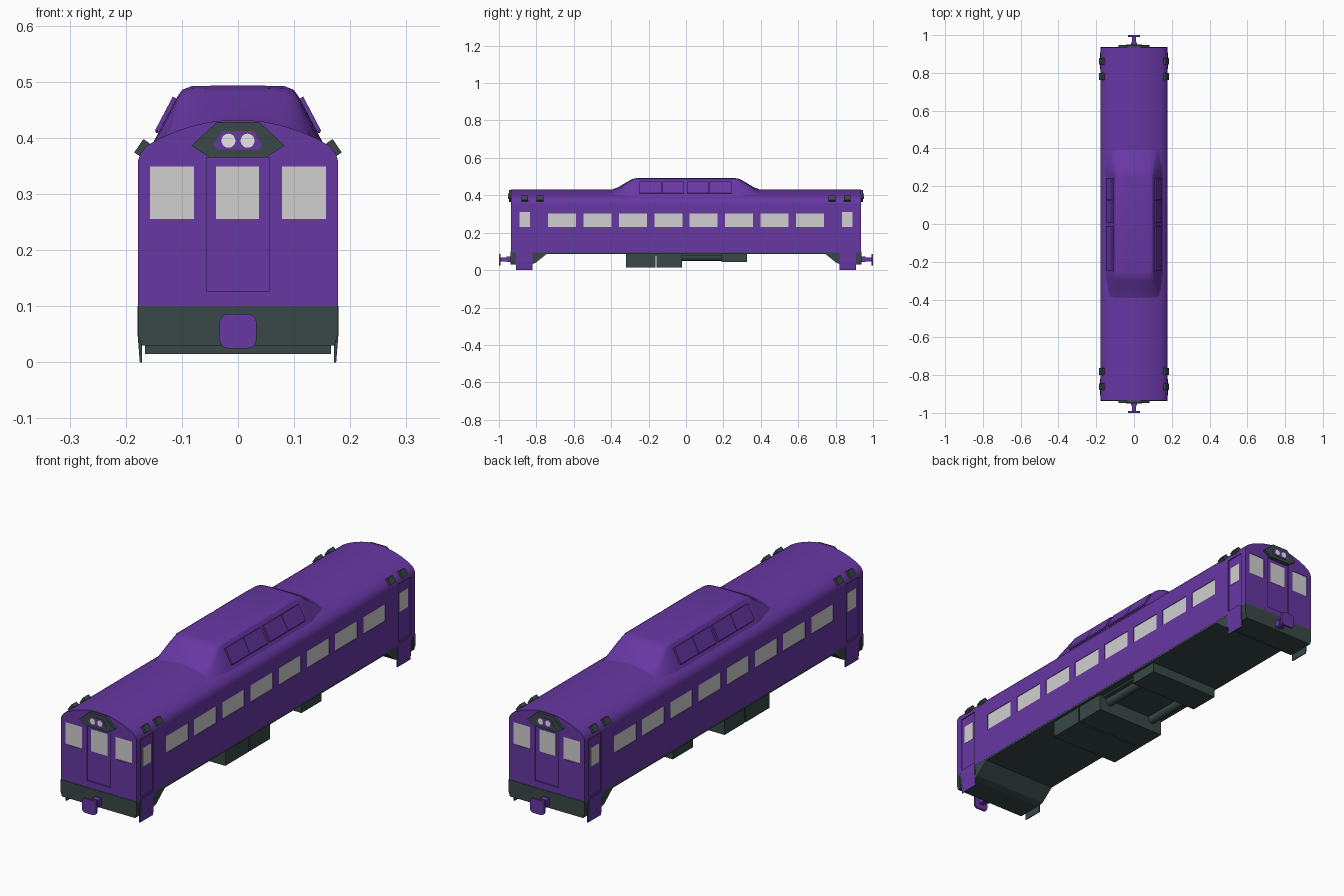
import bpy, bmesh, math
from mathutils import Matrix, Vector

if "Cube" in bpy.data.objects:
    bpy.data.objects.remove(bpy.data.objects["Cube"])


def mat(name, rgb):
    m = bpy.data.materials.new(name)
    m.diffuse_color = (*rgb, 1)
    m.use_nodes = True
    m.node_tree.nodes["Principled BSDF"].inputs["Base Color"].default_value = m.diffuse_color
    return m


PURPLE = mat("purple_paint", (0.135, 0.038, 0.37))
DARK = mat("dark_slate", (0.04, 0.065, 0.063))
GLASS = mat("pale_glass", (0.63, 0.63, 0.63))
LAMP = mat("lamp_white", (0.85, 0.85, 0.85))
ENDS = (-1, 1)


def finish(name, bm, *mats, smooth=None):
    bmesh.ops.recalc_face_normals(bm, faces=bm.faces[:])
    me = bpy.data.meshes.new(name)
    bm.to_mesh(me)
    bm.free()
    for m in mats:
        me.materials.append(m)
    if smooth:
        for p in me.polygons:
            p.use_smooth = True
        me.set_sharp_from_angle(angle=math.radians(smooth))
    ob = bpy.data.objects.new(name, me)
    bpy.context.collection.objects.link(ob)
    return ob


def box(bm, lo, hi):
    lo, hi = Vector(lo), Vector(hi)
    size = Vector(abs(c) for c in hi - lo)
    m = Matrix.Translation((lo + hi) / 2) @ Matrix.Diagonal((*size, 1))
    return bmesh.ops.create_cube(bm, size=1, matrix=m)["verts"]


def tilted_box(bm, centre, size, tilt):
    m = Matrix.Translation(centre) @ Matrix.Rotation(tilt, 4, 'Y') @ Matrix.Diagonal((*size, 1))
    return bmesh.ops.create_cube(bm, size=1, matrix=m)["verts"]


def prism(bm, pts, a, b, axis='y'):
    """Extrude a 2D outline from a to b along x or y."""
    place = (lambda u, v, w: (u, w, v)) if axis == 'y' else (lambda u, v, w: (w, u, v))
    rings = [[bm.verts.new(place(u, v, w)) for u, v in pts] for w in (a, b)]
    n = len(pts)
    bm.faces.new(rings[0])
    bm.faces.new(rings[1][::-1])
    for i in range(n):
        j = (i + 1) % n
        bm.faces.new((rings[0][i], rings[0][j], rings[1][j], rings[1][i]))


def mirrored(half):
    """Close a half outline that runs from the right edge to the centre."""
    return half + [(-x, z) for x, z in reversed(half) if x > 0]


def tube(bm, centre, r, depth, seg=16):
    m = Matrix.Translation(centre) @ Matrix.Rotation(math.pi / 2, 4, 'X')
    bmesh.ops.create_cone(bm, cap_ends=True, segments=seg, radius1=r, radius2=r, depth=depth, matrix=m)


# Body shell with arched roof
bm = bmesh.new()
roof = [(.178, .094), (.178, .36), (.1745, .371), (.164, .385), (.142, .398),
        (.11, .412), (.075, .423), (.04, .430), (0, .432)]
prism(bm, mirrored(roof), -.935, .935)
body = finish("body_shell", bm, PURPLE, smooth=35)

# Recesses for doors and windows, and the panes inside them
cut, glass = bmesh.new(), bmesh.new()
window_ys = [-.6625 + .1893 * i for i in range(8)]
for s in ENDS:
    for y in window_ys:
        box(cut, (s * .174, y - .075, .23), (s * .19, y + .075, .302))
        box(glass, (s * .170, y - .075, .23), (s * .1755, y + .075, .302))
    for e in ENDS:
        box(cut, (s * .174, e * .823, .108), (s * .19, e * .907, .352))
        box(glass, (s * .170, e * .835, .23), (s * .1755, e * .89, .31))
        x0, x1 = e * .078, e * .157
        box(cut, (x0, s * .931, .255), (x1, s * .95, .349))
        box(glass, (x0, s * .925, .255), (x1, s * .9325, .349))
    box(cut, (-.056, s * .929, .127), (.056, s * .95, .365))
    box(glass, (-.039, s * .922, .255), (.037, s * .9305, .349))
cutter = finish("recess_cutter", cut, PURPLE)
cutter.hide_render = True
cutter.hide_set(True)
mod = body.modifiers.new("recesses", 'BOOLEAN')
mod.operation, mod.object, mod.solver = 'DIFFERENCE', cutter, 'EXACT'
finish("window_panes", glass, GLASS)

# Raised roof dome, lofted from the roof line up to full height
low = [(.146, .385), (.128, .398), (.108, .408), (.085, .416), (.045, .426), (0, .429)]
full = [(.153, .388), (.107, .475), (.099, .486), (.083, .492), (.045, .493), (0, .493)]
stations = [(-.40, 0), (-.365, .2), (-.30, .8), (-.28, .94), (-.255, 1)]
stations += [(-y, f) for y, f in reversed(stations)]
bm = bmesh.new()
rings = []
for y, f in stations:
    half = [(a + (c - a) * f, b + (d - b) * f) for (a, b), (c, d) in zip(low, full)]
    rings.append([bm.verts.new((x, y, z)) for x, z in mirrored(half)])
for r0, r1 in zip(rings, rings[1:]):
    for i in range(len(r0) - 1):
        bm.faces.new((r0[i], r0[i + 1], r1[i + 1], r1[i]))
    bm.faces.new((r0[-1], r0[0], r1[0], r1[-1]))
bm.faces.new(rings[0])
bm.faces.new(rings[-1])
finish("roof_dome", bm, PURPLE, smooth=30)

# Framed vent panels on the dome flanks
bm = bmesh.new()
for s in ENDS:
    for y in (-.19, -.07, .065, .185):
        vs = tilted_box(bm, (s * .1285, y, .4415), (.008, .118, .068), -s * .484)
        bm.normal_update()
        faces = {f for v in vs for f in v.link_faces}
        outer = max(faces, key=lambda f: f.calc_center_median().x * s)
        bmesh.ops.inset_individual(bm, faces=[outer], thickness=.006)
        off = outer.normal * -.003
        for v in outer.verts:
            v.co += off
finish("dome_vent_panels", bm, PURPLE)

# Dark underframe with ramps down to the end aprons
bm = bmesh.new()
ramp = [(.935, .10), (.935, .05), (.93, .03), (.83, .03), (.805, .038), (.745, .086)]
outline = ramp + [(-y, z) for y, z in reversed(ramp)]
prism(bm, outline, -.1775, .1775, 'x')
for v in bm.verts:
    if v.co.z < .035:
        v.co.x *= .97
for s in ENDS:  # apron faces
    prism(bm, [(-.178, .10), (.178, .10), (.178, .05), (.172, .03), (-.172, .03), (-.178, .05)],
          s * .92, s * .937)
finish("underframe", bm, DARK)

# Step panels: painted outside, dark inside
bm = bmesh.new()
for s in ENDS:
    for e in ENDS:
        pts = [(.179, .10), (.179, .05), (.175, 0), (.171, 0), (.171, .10)]
        prism(bm, [(s * x, z) for x, z in pts], e * .82, e * .908)
bmesh.ops.recalc_face_normals(bm, faces=bm.faces[:])
for f in bm.faces:
    f.material_index = 0 if f.normal.x * f.calc_center_median().x > .1 else 1
finish("step_panels", bm, PURPLE, DARK)

# Equipment boxes and tanks below the floor
bm = bmesh.new()
box(bm, (-.166, -.322, .015), (.166, -.163, .09))
box(bm, (-.166, -.157, .015), (.166, -.022, .09))
box(bm, (-.166, .19, .044), (.166, .325, .09))
box(bm, (-.15, -.28, .078), (.15, .29, .09))
finish("equipment_boxes", bm, DARK)
bm = bmesh.new()
for x in (-.115, .115):
    tube(bm, (x, .085, .069), .019, .23)
finish("underfloor_tanks", bm, DARK, smooth=40)

# Headlight housings at both ends
housing, plate, lamps = bmesh.new(), bmesh.new(), bmesh.new()
for s in ENDS:
    prism(housing, [(.05, .365), (.083, .386), (.038, .428), (-.038, .428), (-.083, .386), (-.05, .365)],
          s * .92, s * .947)
    prism(plate, [(.036, .379), (.043, .387), (.029, .412), (-.029, .412), (-.043, .387), (-.036, .379)],
          s * .944, s * .949)
    for x in (-.017, .017):
        tube(lamps, (x, s * .949, .395), .0125, .005, 20)
finish("headlight_housings", housing, DARK)
finish("headlight_plates", plate, PURPLE)
finish("headlights", lamps, LAMP)

# Marker boxes on the roof shoulders
bm = bmesh.new()
for s in ENDS:
    for y in (-.862, -.781, .781, .862):
        tilted_box(bm, (s * .171, y, .382), (.014, .036, .029), -s * .6)
finish("marker_boxes", bm, DARK)

# Couplers: shank, collar and rounded face plate
bm = bmesh.new()
for s in ENDS:
    box(bm, (-.011, s * .93, .047), (.011, s * .992, .067))
    box(bm, (-.015, s * .93, .042), (.015, s * .96, .072))
    vs = box(bm, (-.033, s * .991, .025), (.033, s * 1.0, .086))
    edges = {e for v in vs for e in v.link_edges
             if abs(e.verts[0].co.y - e.verts[1].co.y) > .005}
    bmesh.ops.bevel(bm, geom=list(edges), offset=.015, segments=4, profile=.5, affect='EDGES')
finish("couplers", bm, PURPLE, smooth=40)
